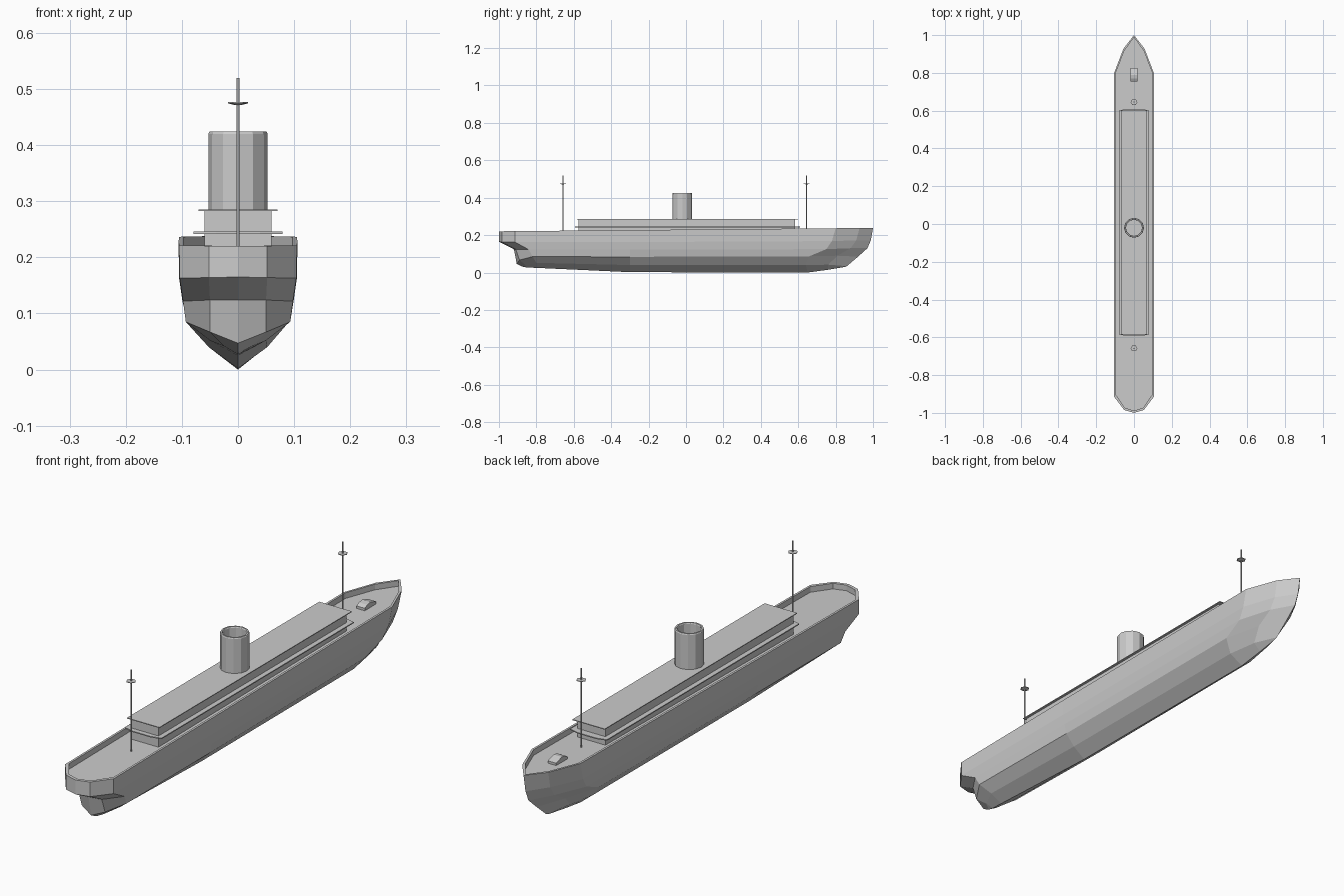
import bpy, bmesh
from math import sin, cos, pi

if "Cube" in bpy.data.objects:
    bpy.data.objects.remove(bpy.data.objects["Cube"])


def finish(bm, name):
    bmesh.ops.remove_doubles(bm, verts=bm.verts, dist=1e-5)
    bmesh.ops.recalc_face_normals(bm, faces=bm.faces)
    me = bpy.data.meshes.new(name)
    bm.to_mesh(me)
    bm.free()
    ob = bpy.data.objects.new(name, me)
    bpy.context.collection.objects.link(ob)
    return ob


def loft(name, rings, cap_start=True, cap_end=True):
    """Skin a list of equally long closed rings of points."""
    bm = bmesh.new()
    rows = [[bm.verts.new(p) for p in r] for r in rings]
    n = len(rows[0])
    for a, b in zip(rows, rows[1:]):
        for i in range(n):
            j = (i + 1) % n
            bm.faces.new((a[i], a[j], b[j], b[i]))
    if cap_start:
        bm.faces.new(rows[0])
    if cap_end:
        bm.faces.new(rows[-1])
    return finish(bm, name)


def mirrored(half):
    """Close a half waterline (stern to bow) across x = 0."""
    return half + [(-x, y, z) for x, y, z in reversed(half[1:-1])]


def circle(r, z, n, y=0):
    return [(r * cos(2 * pi * i / n), y + r * sin(2 * pi * i / n), z) for i in range(n)]


def plan(outline, z):
    return [(x, y, z) for x, y in outline]


def rim_z(y, drop=0.0):
    return 0.2295 + 0.009 * y - drop


# Hull waterlines, stern centre to bow tip
keel = [(0, -0.87, 0.03), (0, -0.85, 0.027), (0, -0.8, 0.025), (0, -0.3, 0.002),
        (0, 0.65, 0), (0, 0.76, 0.015), (0, 0.85, 0.03)]
bilge = [(0, -0.875, 0.032), (0.025, -0.86, 0.042), (0.05, -0.8, 0.052), (0.052, -0.3, 0.04),
         (0.05, 0.64, 0.04), (0.03, 0.76, 0.042), (0, 0.86, 0.034)]
turn = [(0, -0.905, 0.047), (0.05, -0.89, 0.067), (0.093, -0.82, 0.085), (0.09, -0.3, 0.084),
        (0.087, 0.66, 0.087), (0.048, 0.81, 0.09), (0, 0.92, 0.085)]
knuckle = [(0, -0.92, 0.124), (0.05, -0.91, 0.124), (0.098, -0.84, 0.122), (0.099, -0.3, 0.122),
           (0.096, 0.75, 0.125), (0.05, 0.88, 0.13), (0, 0.97, 0.13)]
belt = [(0, -1, 0.165), (0.052, -0.985, 0.164), (0.104, -0.915, 0.163), (0.105, -0.3, 0.163),
        (0.102, 0.78, 0.168), (0.052, 0.91, 0.172), (0, 0.988, 0.172)]
plan_top = [(0, -1), (0.052, -0.985), (0.105, -0.915), (0.106, -0.3),
            (0.105, 0.8), (0.056, 0.928), (0, 1)]
inner = [(x * 0.92, y - 0.012 * (1 if y > 0.9 else -1 if y < -0.9 else 0)) for x, y in plan_top]
rim = [(x, y, rim_z(y)) for x, y in plan_top]
lip = [(x, y, rim_z(y)) for x, y in inner]
deck = [(x, y, rim_z(y, 0.022)) for x, y in inner]
loft("hull", [mirrored(h) for h in (keel, bilge, turn, knuckle, belt, rim, lip, deck)],
     cap_start=False)


# Deckhouse and its two overhanging decks
def slab(name, x, y0, y1, z0, z1, bow=0.0):
    o = [(-x, y0 + bow), (-x * 0.5, y0), (x * 0.5, y0), (x, y0 + bow),
         (x, y1 - bow), (x * 0.5, y1), (-x * 0.5, y1), (-x, y1 - bow)]
    return loft(name, [plan(o, z0), plan(o, z1)])


slab("deckhouse", 0.06, -0.575, 0.582, 0.195, 0.284)
slab("promenade_deck", 0.079, -0.594, 0.61, 0.242, 0.246, 0.01)
slab("deckhouse_roof", 0.07, -0.584, 0.6, 0.2825, 0.2855)

# Hollow funnel with bevelled lip
FY = -0.02
loft("funnel", [circle(r, z, 12, FY) for r, z in
                ((0.053, 0.28), (0.053, 0.42), (0.051, 0.424), (0.045, 0.424),
                 (0.043, 0.42), (0.043, 0.29))])

# Masts with lookout platforms
for label, y in (("fore", 0.645), ("aft", -0.658)):
    loft(label + "_mast", [circle(0.003, z, 6, y) for z in (0.2, 0.52)])
    loft(label + "_lookout", [circle(r, z, 6, y) for r, z in
                              ((0.008, 0.472), (0.018, 0.4745), (0.018, 0.4765))])

# Foredeck hatch with arched top
side = [(0.755, 0.205), (0.755, 0.224), (0.77, 0.232), (0.79, 0.235), (0.825, 0.224), (0.825, 0.205)]
loft("hatch", [[(x, y, z) for y, z in side] for x in (-0.018, 0.018)])
